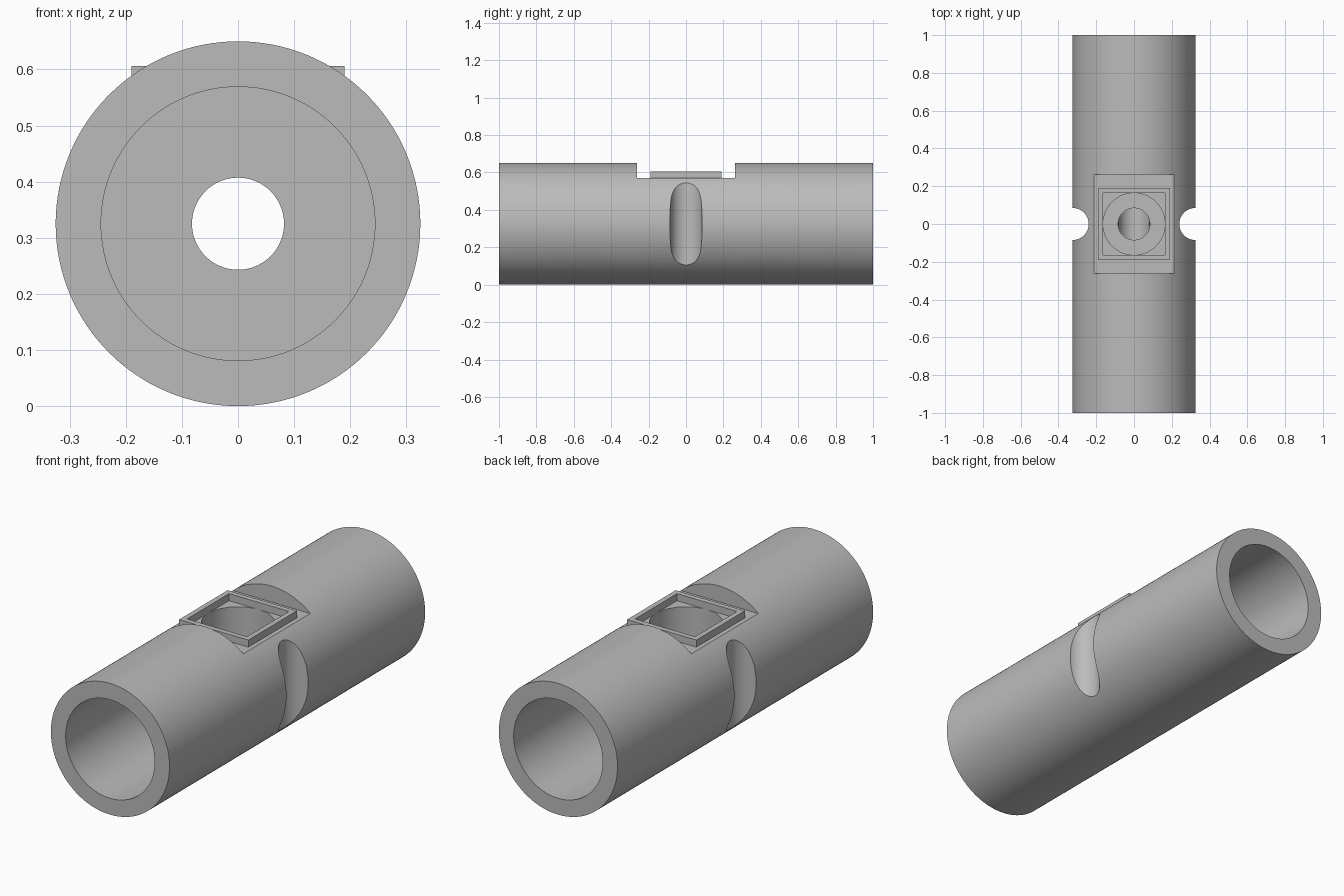
import bpy
import math

if "Cube" in bpy.data.objects:
    bpy.data.objects.remove(bpy.data.objects["Cube"], do_unlink=True)

R = 0.325            # tube radius and axis height
BORE = 0.244         # wide bore at both ends
PIN = 0.082          # narrow through bore
FLOOR = R + 0.246    # flat seat on top
WELL = 0.164
ALONG_Y = (math.radians(90), 0, 0)

grey = bpy.data.materials.new("plain grey")
grey.use_nodes = True
grey.diffuse_color = (0.5, 0.5, 0.5, 1)
grey.node_tree.nodes["Principled BSDF"].inputs["Base Color"].default_value = (0.5, 0.5, 0.5, 1)


def cylinder(name, radius, length, loc, rot=(0, 0, 0), sides=96):
    bpy.ops.mesh.primitive_cylinder_add(vertices=sides, radius=radius, depth=length,
                                        location=loc, rotation=rot)
    ob = bpy.context.object
    ob.name = name
    ob.data.materials.append(grey)
    return ob


def box(name, size, loc):
    bpy.ops.mesh.primitive_cube_add(size=1, location=loc)
    ob = bpy.context.object
    ob.name = name
    ob.scale = size
    bpy.ops.object.transform_apply(location=False, rotation=False, scale=True)
    ob.data.materials.append(grey)
    return ob


def cut(target, cutter):
    mod = target.modifiers.new("cut", 'BOOLEAN')
    mod.operation = 'DIFFERENCE'
    mod.solver = 'EXACT'
    mod.object = cutter
    bpy.ops.object.select_all(action='DESELECT')
    target.select_set(True)
    bpy.context.view_layer.objects.active = target
    bpy.ops.object.modifier_apply(modifier=mod.name)
    bpy.data.objects.remove(cutter, do_unlink=True)


def smooth(ob):
    bpy.ops.object.select_all(action='DESELECT')
    ob.select_set(True)
    bpy.context.view_layer.objects.active = ob
    bpy.ops.object.shade_smooth_by_angle(angle=math.radians(30))


# Tube body with a solid middle
body = cylinder("tube_body", R, 2, (0, 0, R), ALONG_Y, 128)

# Wide end bores and side grooves, mirrored
PLUG = 0.265
for s in (-1, 1):
    cut(body, cylinder("bore_cutter", BORE, 1, (0, s * (PLUG + 0.5), R), ALONG_Y, 128))
    cut(body, cylinder("groove_cutter", 0.085, 1, (s * R, 0, R)))

# Flat seat on top
cut(body, box("seat_cutter", (1, 0.524, 0.4), (0, 0, FLOOR + 0.2)))

# Round well, narrow hole below it and narrow bore along the axis
cut(body, cylinder("well_cutter", WELL, 0.4, (0, 0, 0.415 + 0.2)))
cut(body, cylinder("hole_cutter", PIN + 0.002, 0.4, (0, 0, R + 0.2)))
cut(body, cylinder("pin_cutter", PIN, 1, (0, 0, R), ALONG_Y))
smooth(body)

# Square raised frame around the well
TOP = 0.606
frame = box("square_frame", (0.38, 0.38, TOP - FLOOR), (0, 0, (TOP + FLOOR) / 2))
cut(frame, box("frame_cutter", (2 * WELL, 2 * WELL, 0.4), (0, 0, FLOOR)))
